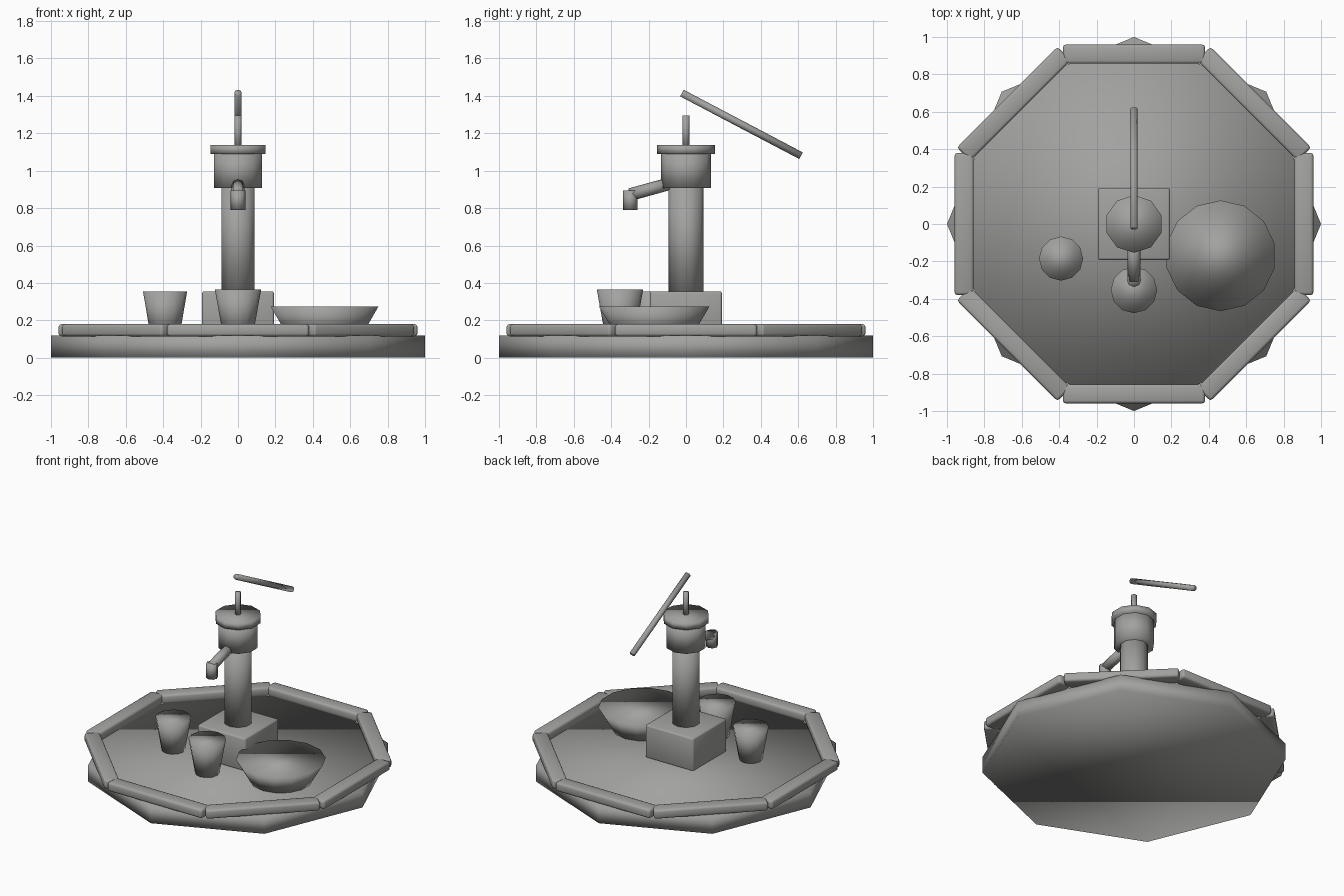
import bpy
import math
from mathutils import Vector

if "Cube" in bpy.data.objects:
    bpy.data.objects.remove(bpy.data.objects["Cube"])

stone = bpy.data.materials.new("stone grey")
stone.diffuse_color = (0.36, 0.365, 0.35, 1.0)
stone.use_nodes = True
stone.node_tree.nodes["Principled BSDF"].inputs["Base Color"].default_value = stone.diffuse_color


def finish(obj, name):
    obj.name = name
    obj.data.materials.append(stone)
    for p in obj.data.polygons:
        p.use_smooth = True
    return obj


def frustum(name, x, y, z0, z1, r0, r1, sides):
    """Upright round part between two heights."""
    bpy.ops.mesh.primitive_cone_add(vertices=sides, radius1=r0, radius2=r1,
                                    depth=z1 - z0, location=(x, y, (z0 + z1) / 2))
    return finish(bpy.context.object, name)


def rod(name, a, b, r, sides):
    """Round bar between two points."""
    a, b = Vector(a), Vector(b)
    d = b - a
    bpy.ops.mesh.primitive_cylinder_add(vertices=sides, radius=r, depth=d.length,
                                        location=(a + b) / 2)
    obj = bpy.context.object
    obj.rotation_euler = d.to_track_quat('Z', 'Y').to_euler()
    return finish(obj, name)


def block(name, loc, size, turn, bevel):
    """Box with softened edges."""
    bpy.ops.mesh.primitive_cube_add(size=1, location=loc, rotation=(0, 0, turn))
    obj = bpy.context.object
    obj.scale = size
    bpy.ops.object.transform_apply(location=False, rotation=False, scale=True)
    mod = obj.modifiers.new("soft edges", 'BEVEL')
    mod.width = bevel
    mod.segments = 2
    return finish(obj, name)


# Octagonal platform with a raised rim of eight bars
frustum("platform", 0, 0, 0, 0.12, 1.0, 1.0, 8)
for i in range(8):
    t = i * math.pi / 4
    block(f"rim_bar_{i + 1}", (0.908 * math.sin(t), 0.908 * math.cos(t), 0.147),
          (0.76, 0.102, 0.065), -t, 0.015)

# Pump body
block("pump_plinth", (0, 0, 0.235), (0.385, 0.385, 0.24), 0, 0.012)
frustum("pump_column", 0, 0, 0.34, 0.93, 0.094, 0.094, 10)
frustum("pump_head", 0, 0, 0.908, 1.10, 0.134, 0.134, 10)
frustum("pump_collar", 0, 0, 1.09, 1.137, 0.154, 0.154, 10)

# Piston, lever and spout
frustum("piston_rod", 0, 0, 1.12, 1.296, 0.019, 0.019, 8)
rod("lever", (0, -0.022, 1.415), (0, 0.615, 1.08), 0.02, 8)
rod("spout", (0, -0.30, 0.872), (0, -0.09, 0.93), 0.034, 8)
frustum("spout_nozzle", 0, -0.298, 0.79, 0.893, 0.039, 0.039, 8)

# Cups and bowl standing on the platform
frustum("left_cup", -0.39, -0.185, 0.12, 0.355, 0.078, 0.118, 12)
frustum("front_cup", 0, -0.353, 0.12, 0.366, 0.08, 0.124, 12)
frustum("bowl", 0.463, -0.17, 0.12, 0.275, 0.205, 0.296, 14)
